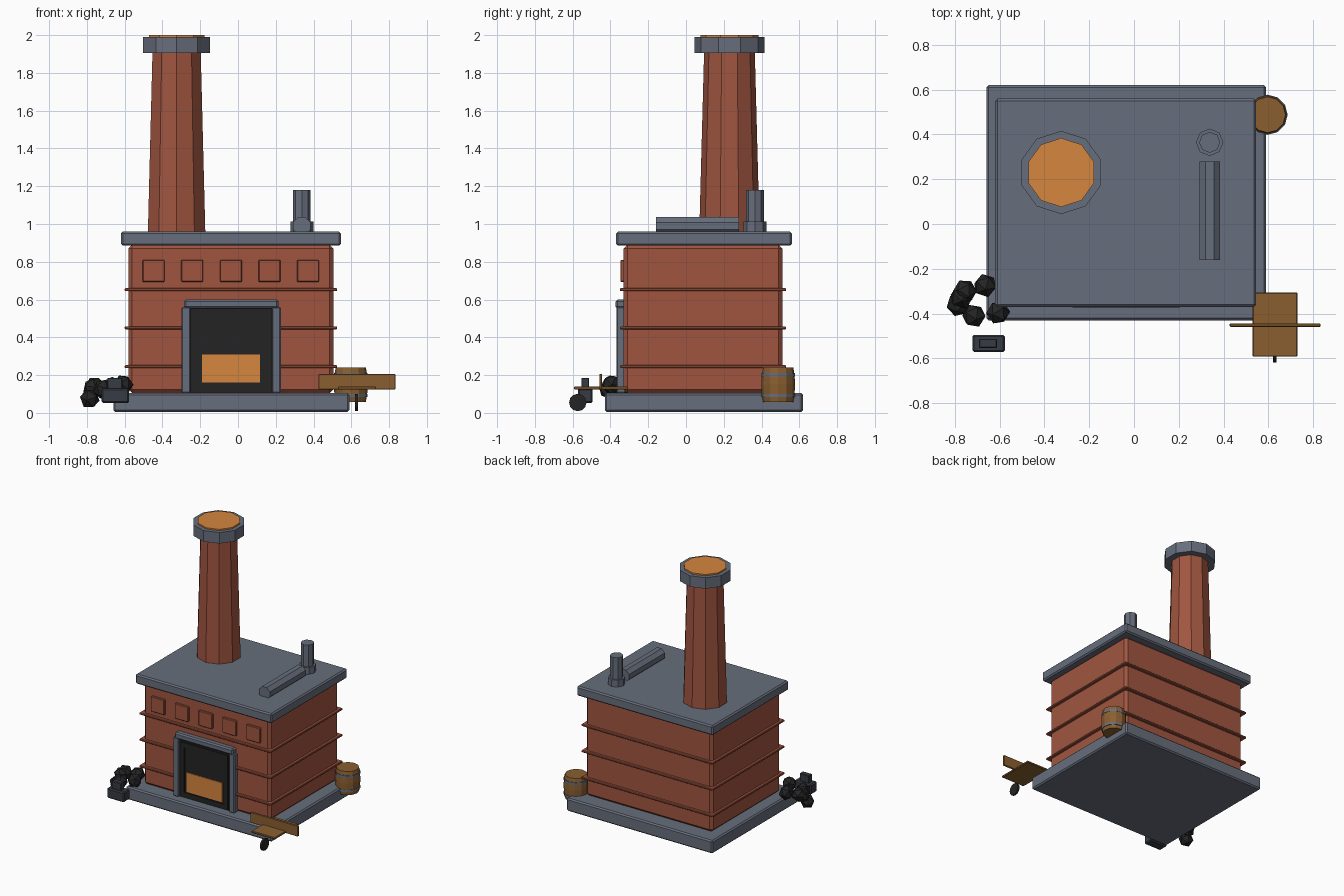
import bpy, bmesh, math, random
from mathutils import Matrix, Vector

if "Cube" in bpy.data.objects:
    bpy.data.objects.remove(bpy.data.objects["Cube"])

random.seed(4)


def material(name, rgb):
    m = bpy.data.materials.new(name)
    lin = [((c / 255 + 0.055) / 1.055) ** 2.4 for c in rgb]
    m.diffuse_color = (*lin, 1)
    m.use_nodes = True
    m.node_tree.nodes["Principled BSDF"].inputs["Base Color"].default_value = m.diffuse_color
    return m


BRICK = material("brick red", (160, 85, 64))
SLATE = material("slate grey", (103, 110, 124))
GLOW = material("ember orange", (214, 134, 62))
WOOD = material("brown wood", (138, 95, 48))
SOOT = material("soot black", (36, 36, 37))
IRON = material("dark iron", (54, 59, 68))


def finish(name, bm, mat, bevel=0):
    bmesh.ops.recalc_face_normals(bm, faces=bm.faces)
    me = bpy.data.meshes.new(name)
    bm.to_mesh(me)
    bm.free()
    me.materials.append(mat)
    ob = bpy.data.objects.new(name, me)
    bpy.context.collection.objects.link(ob)
    if bevel:
        mod = ob.modifiers.new("edge bevel", 'BEVEL')
        mod.width = bevel
        mod.segments = 1
    return ob


def box(name, x, y, z, mat, bevel=0):
    """Box from (min, max) ranges."""
    bm = bmesh.new()
    size = [r[1] - r[0] for r in (x, y, z)]
    mid = [(r[0] + r[1]) / 2 for r in (x, y, z)]
    bmesh.ops.create_cube(bm, size=1, matrix=Matrix.Translation(mid) @ Matrix.Diagonal((*size, 1)))
    return finish(name, bm, mat, bevel)


def lathe(name, profile, sides, centre, mat, axis='Z', turn=0.0):
    """Closed faceted solid from (radius, height) rings; a vertex points to +y."""
    bm = bmesh.new()
    rings = []
    for r, h in profile:
        ring = []
        for i in range(sides):
            a = math.pi / 2 + turn + 2 * math.pi * i / sides
            ring.append(bm.verts.new((r * math.cos(a), r * math.sin(a), h)))
        rings.append(ring)
    for lo, hi in zip(rings, rings[1:]):
        for i in range(sides):
            j = (i + 1) % sides
            bm.faces.new((lo[i], lo[j], hi[j], hi[i]))
    bm.faces.new(rings[0])
    bm.faces.new(rings[-1])
    rot = {'Z': Matrix(), 'Y': Matrix.Rotation(math.pi / 2, 4, 'X'),
           'X': Matrix.Rotation(math.pi / 2, 4, 'Y')}[axis]
    bm.transform(Matrix.Translation(centre) @ rot)
    return finish(name, bm, mat)


# Main masonry block with plinth and top slab
box("plinth", (-0.66, 0.59), (-0.43, 0.62), (0.005, 0.105), SLATE, 0.01)
box("furnace_body", (-0.58, 0.505), (-0.33, 0.51), (0.105, 0.89), BRICK, 0.02)
box("top_slab", (-0.62, 0.545), (-0.37, 0.56), (0.885, 0.96), SLATE, 0.01)
for i, z in enumerate((0.245, 0.45, 0.652)):
    box(f"brick_course_{i}", (-0.6, 0.525), (-0.35, 0.53), (z - 0.008, z + 0.008), BRICK, 0.004)
for i in range(5):
    x = -0.447 + 0.2045 * i
    box(f"brick_panel_{i}", (x - 0.058, x + 0.058), (-0.347, -0.32), (0.693, 0.81), BRICK, 0.004)

# Fire opening with stone surround
for side, x in (("left", -0.275), ("right", 0.203)):
    box(f"{side}_jamb", (x - 0.024, x + 0.024), (-0.368, -0.32), (0.105, 0.56), SLATE, 0.006)
box("lintel", (-0.285, 0.215), (-0.372, -0.32), (0.552, 0.6), SLATE, 0.01)
box("opening_back", (-0.252, 0.18), (-0.353, -0.32), (0.108, 0.552), SOOT)
for side, x in (("left", -0.222), ("right", 0.15)):
    box(f"{side}_door_bar", (x - 0.014, x + 0.014), (-0.36, -0.35), (0.13, 0.52), SOOT)
box("top_door_bar", (-0.236, 0.164), (-0.36, -0.35), (0.495, 0.535), SOOT)
box("bottom_door_bar", (-0.236, 0.164), (-0.36, -0.35), (0.115, 0.15), SOOT)
box("ember_bed", (-0.19, 0.117), (-0.36, -0.352), (0.16, 0.31), GLOW)

# Chimney with crown and glowing mouth
lathe("chimney", [(0.16, 0.95), (0.134, 1.92)], 10, (-0.325, 0.23, 0), BRICK)
lathe("chimney_crown", [(0.186, 1.905), (0.186, 1.99)], 10, (-0.325, 0.23, 0), SLATE)
lathe("chimney_mouth", [(0.154, 1.95), (0.154, 2.0)], 10, (-0.325, 0.23, 0), GLOW)

# Roof pipes
lathe("vent_pipe", [(0.047, 0.96), (0.047, 1.18)], 8, (0.338, 0.365, 0), SLATE)
lathe("vent_collar", [(0.061, 0.95), (0.061, 1.012)], 8, (0.338, 0.365, 0), SLATE)
lathe("flat_pipe", [(0.05, -0.28), (0.05, 0.16)], 8, (0.338, 0, 0.99), SLATE, 'Y', math.pi / 8)

# Barrel with two hoops
spot = (0.597, 0.488, 0)
lathe("barrel", [(0.08, 0.058), (0.087, 0.10), (0.089, 0.15), (0.087, 0.20), (0.08, 0.24)], 12, spot, WOOD)
for i, z in enumerate((0.092, 0.202)):
    lathe(f"barrel_hoop_{i}", [(0.0895, z - 0.009), (0.0895, z + 0.009)], 12, spot, SLATE)

# Hand cart: bed, cross board and wheel
box("cart_bed", (0.53, 0.73), (-0.592, -0.307), (0.124, 0.139), WOOD, 0.003)
box("cart_board", (0.427, 0.833), (-0.459, -0.444), (0.124, 0.207), WOOD, 0.003)
lathe("cart_wheel", [(0.046, -0.008), (0.046, 0.008)], 12, (0.628, -0.573, 0.055), SOOT, 'X')

# Small iron block with a stepped top
box("iron_block", (-0.722, -0.577), (-0.572, -0.495), (0.052, 0.13), IRON, 0.008)
box("iron_block_top", (-0.692, -0.612), (-0.554, -0.513), (0.12, 0.186), IRON, 0.004)

# Coal heap
lumps = [(-0.785, -0.36, 0.075), (-0.755, -0.30, 0.14), (-0.665, -0.275, 0.14),
         (-0.607, -0.395, 0.15), (-0.715, -0.41, 0.125), (-0.77, -0.325, 0.13)]
for i, p in enumerate(lumps):
    bm = bmesh.new()
    turn = Matrix.Rotation(random.uniform(0, 6), 4, Vector((1, 0.6, 0.3)))
    bmesh.ops.create_icosphere(bm, subdivisions=1, radius=0.054, matrix=Matrix.Translation(p) @ turn)
    finish(f"coal_lump_{i}", bm, SOOT)
